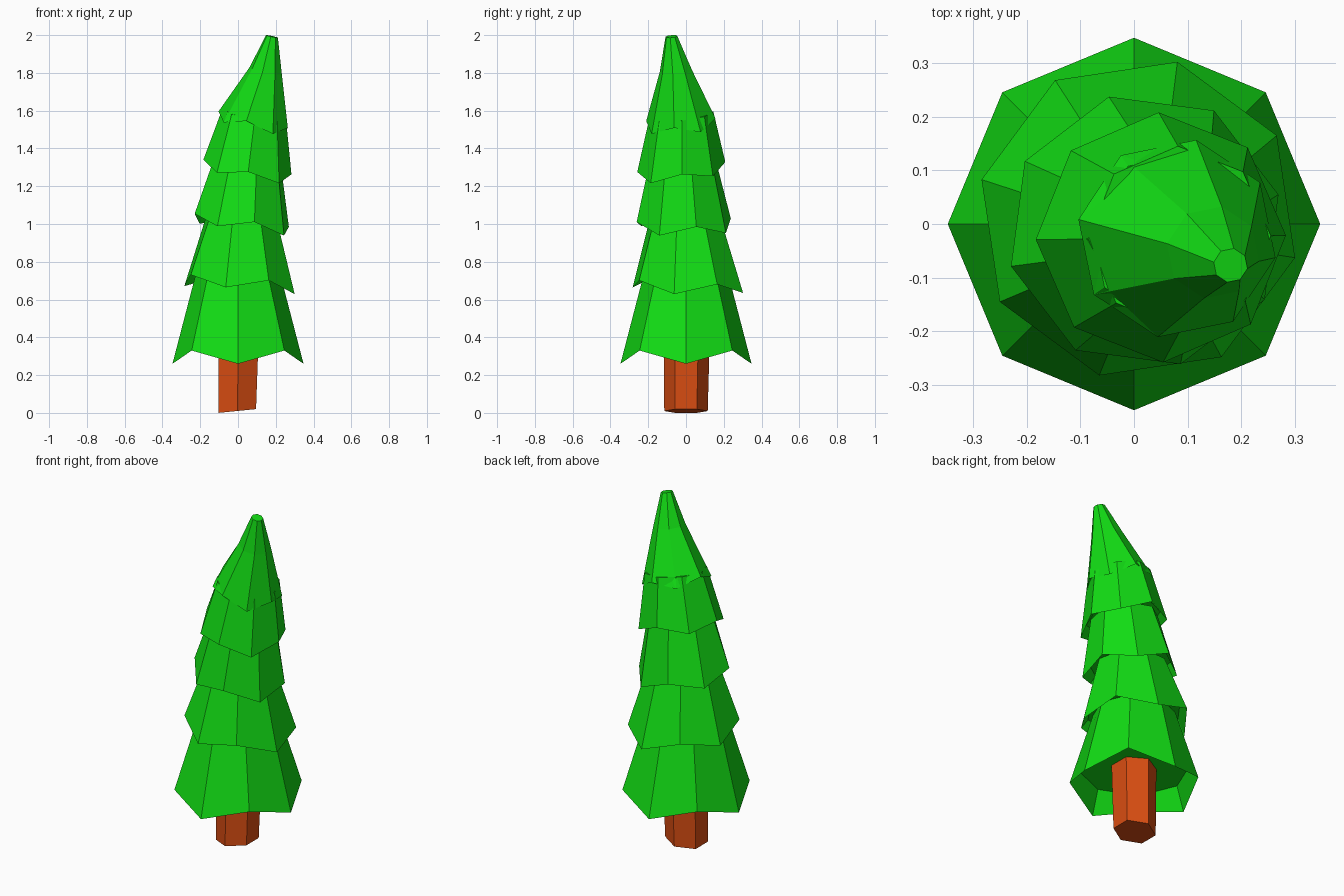
import bpy, bmesh, math

if "Cube" in bpy.data.objects:
    bpy.data.objects.remove(bpy.data.objects["Cube"])


def material(name, rgb):
    m = bpy.data.materials.new(name)
    m.diffuse_color = (*rgb, 1)
    m.use_nodes = True
    m.node_tree.nodes["Principled BSDF"].inputs["Base Color"].default_value = m.diffuse_color
    return m


GREEN = material("leaf green", (0.006, 0.72, 0.007))
BROWN = material("bark brown", (0.70, 0.075, 0.006))


def ring(bm, n, center, r, phase, slope=(0, 0), zigzag=0):
    """Tilted polygon ring whose even corners hang down and odd corners lift."""
    verts = []
    for i in range(n):
        a = math.radians(phase) + math.tau * i / n
        dx, dy = r * math.cos(a), r * math.sin(a)
        dz = slope[0] * dx + slope[1] * dy + (zigzag if i % 2 else -zigzag)
        verts.append(bm.verts.new((center[0] + dx, center[1] + dy, center[2] + dz)))
    return verts


def loft(name, n, phase, rings, mat):
    """Closed, flat-shaded solid through a list of rings."""
    bm = bmesh.new()
    loops = [ring(bm, n, c, r, phase, s, z) for c, r, s, z in rings]
    for low, high in zip(loops, loops[1:]):
        for i in range(n):
            j = (i + 1) % n
            bm.faces.new((low[i], low[j], high[j], high[i]))
    bm.faces.new(loops[0][::-1])
    bm.faces.new(loops[-1])
    bmesh.ops.recalc_face_normals(bm, faces=bm.faces)
    mesh = bpy.data.meshes.new(name)
    bm.to_mesh(mesh)
    bm.free()
    mesh.materials.append(mat)
    obj = bpy.data.objects.new(name, mesh)
    bpy.context.collection.objects.link(obj)


def tier(name, phase, base, r, slope, zigzag, uppers, hollow):
    """Branch skirt: recessed underside, zigzag rim, then the upper rings."""
    under = (base[0], base[1], base[2] + hollow)
    rings = [(under, r * 0.87, slope, 0), (base, r, slope, zigzag)]
    rings += [(c, ur, slope, 0) for c, ur in uppers]
    loft(name, 8, phase, rings, GREEN)


# Six-sided trunk with a slightly slanted foot
loft("trunk", 6, 30, [((-0.004, 0, 0.010), 0.115, (0.10, 0.0), 0),
                      ((0.004, 0.004, 0.44), 0.123, (0, 0), 0)], BROWN)

# Branch skirts, twisting and leaning towards the tip
tier("bottom_branches", 0, (0, 0, 0.295), 0.347, (0, 0), 0.035,
     [((0, 0, 0.74), 0.222)], 0.11)
tier("lower_branches", -14, (0.008, 0.010, 0.678), 0.301, (-0.08, -0.03), 0.028,
     [((0.020, -0.002, 1.04), 0.190)], 0.07)
tier("middle_branches", 60, (0.020, -0.012, 0.995), 0.258, (-0.14, 0), 0.025,
     [((0.052, -0.018, 1.33), 0.182)], 0.06)
tier("upper_branches", 46, (0.050, -0.025, 1.282), 0.233, (-0.17, 0.11), 0.020,
     [((0.085, -0.025, 1.575), 0.170)], 0.05)
tier("top_branches", 34, (0.080, -0.027, 1.532), 0.187, (-0.22, 0.08), 0.020,
     [((0.147, -0.053, 1.81), 0.087), ((0.180, -0.077, 1.993), 0.032)], 0.04)
